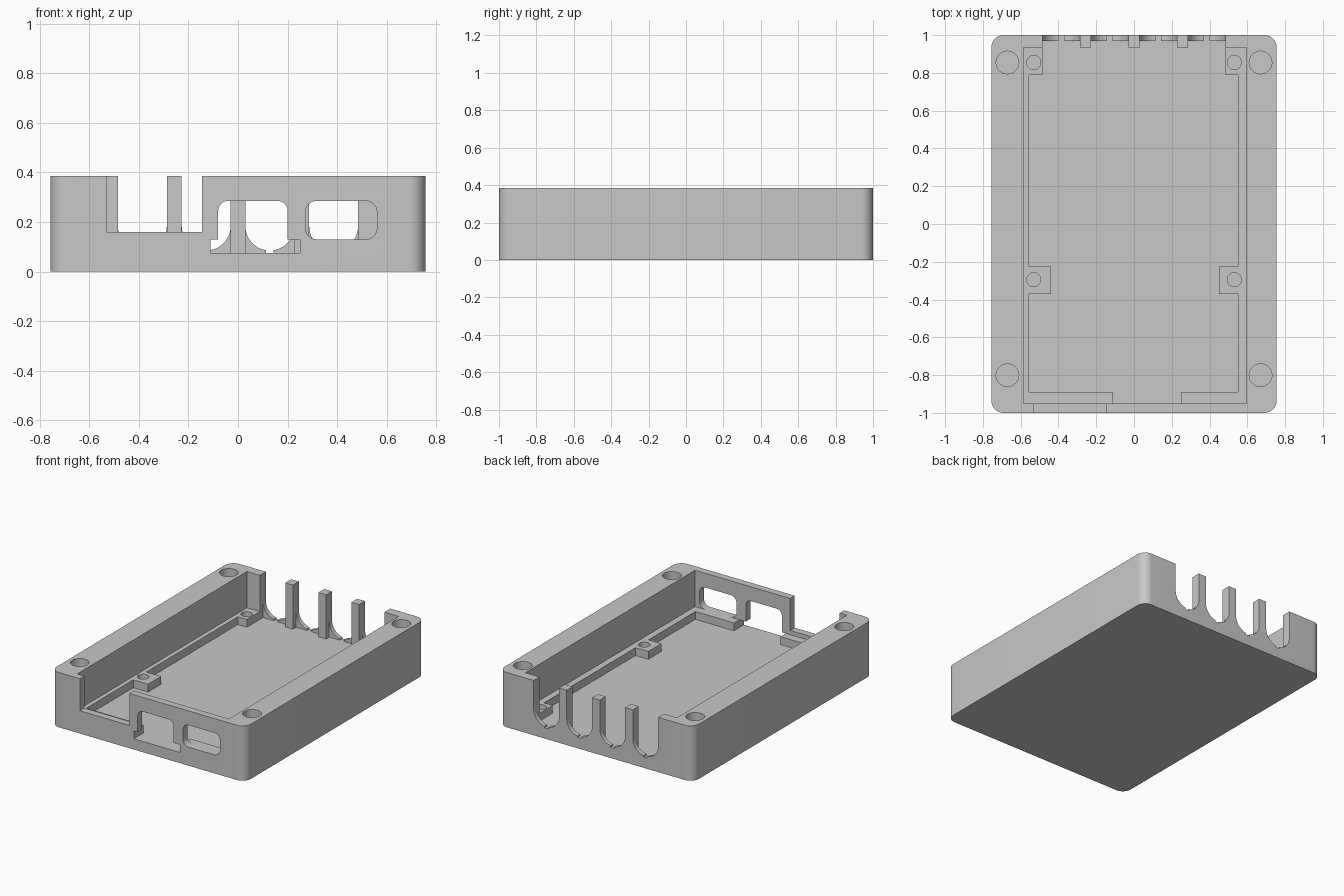
import bpy, bmesh, math

cube = bpy.data.objects.get("Cube")
if cube:
    bpy.data.objects.remove(cube, do_unlink=True)

grey = bpy.data.materials.new("plain grey")
grey.use_nodes = True
COLOUR = (0.58, 0.58, 0.58, 1)
grey.diffuse_color = COLOUR
grey.node_tree.nodes["Principled BSDF"].inputs["Base Color"].default_value = COLOUR

TOP, FLOOR, LEDGE, OVER = 0.385, 0.075, 0.13, 0.5


def prism(name, outline, lo, hi, axis="z"):
    """Extrude a 2D outline along z, or an x-z outline along y."""
    bm = bmesh.new()
    place = (lambda u, v, w: (u, v, w)) if axis == "z" else (lambda u, v, w: (u, w, v))
    low = [bm.verts.new(place(u, v, lo)) for u, v in outline]
    high = [bm.verts.new(place(u, v, hi)) for u, v in outline]
    bm.faces.new(low)
    bm.faces.new(high)
    n = len(outline)
    for i in range(n):
        j = (i + 1) % n
        bm.faces.new((low[i], low[j], high[j], high[i]))
    bmesh.ops.recalc_face_normals(bm, faces=bm.faces)
    mesh = bpy.data.meshes.new(name)
    bm.to_mesh(mesh)
    bm.free()
    mesh.materials.append(grey)
    obj = bpy.data.objects.new(name, mesh)
    bpy.context.collection.objects.link(obj)
    return obj


def rect(x0, x1, y0, y1):
    return [(x0, y0), (x1, y0), (x1, y1), (x0, y1)]


def arc(cx, cy, r, start, end, steps):
    angles = [math.radians(start + (end - start) * i / steps) for i in range(steps + 1)]
    return [(cx + r * math.cos(a), cy + r * math.sin(a)) for a in angles]


def rounded(x0, x1, y0, y1, r, steps=8):
    return (arc(x1 - r, y1 - r, r, 0, 90, steps) + arc(x0 + r, y1 - r, r, 90, 180, steps)
            + arc(x0 + r, y0 + r, r, 180, 270, steps) + arc(x1 - r, y0 + r, r, 270, 360, steps))


def circle(x, y, r):
    return arc(x, y, r, 0, 352.5, 47)


def cut(outline, lo, hi, axis="z"):
    cutter = prism("cutter", outline, lo, hi, axis)
    cutter.hide_render = True
    mod = case.modifiers.new("cut", "BOOLEAN")
    mod.operation, mod.solver, mod.object = "DIFFERENCE", "EXACT", cutter
    bpy.ops.object.modifier_apply(modifier=mod.name)
    bpy.data.objects.remove(cutter, do_unlink=True)


# Case body
case = prism("case_bottom", rounded(-0.755, 0.755, -1, 1, 0.065, 10), 0, TOP)
bpy.ops.object.select_all(action="DESELECT")
bpy.context.view_layer.objects.active = case
case.select_set(True)

# Upper cavity, down to the ledge
cut(rect(-0.585, 0.595, -0.95, 0.935), LEDGE, OVER)

# Lower cavity, outlined around the ledge, screw pads and back posts
POST, PITCH = 0.03, 0.257
SIDE = 1.5 * PITCH + PITCH / 2 - POST
outline = [(-0.555, -0.89), (-0.11, -0.89), (-0.11, -0.95), (0.25, -0.95), (0.25, -0.89),
           (0.55, -0.89), (0.55, -0.37), (0.45, -0.37), (0.45, -0.225), (0.55, -0.225),
           (0.55, 0.79), (SIDE, 0.79), (SIDE, 0.97)]
for x in (PITCH, 0, -PITCH):
    outline += [(x + POST, 0.97), (x + POST, 0.935), (x - POST, 0.935), (x - POST, 0.97)]
outline += [(-SIDE, 0.97), (-SIDE, 0.79), (-0.555, 0.79),
            (-0.555, -0.225), (-0.44, -0.225), (-0.44, -0.37), (-0.555, -0.37)]
cut(outline, FLOOR, OVER)

# Round-bottomed cable slots in the back wall, each with a small drain notch
half = PITCH / 2 - POST
for i in range(4):
    x = (i - 1.5) * PITCH
    slot = arc(x, 0.085 + half, half, 180, 360, 24) + [(x + half, OVER), (x - half, OVER)]
    cut(slot, 0.96, 1.05, "y")
    cut(rect(x - 0.015, x + 0.015, FLOOR, 0.12), 0.96, 1.05, "y")

# Front openings: open notch, stepped port and rounded port
cut(rect(-0.53, -0.145, 0.16, OVER), -1.05, -0.94, "y")
port = [(-0.11, FLOOR), (0.25, FLOOR), (0.25, LEDGE), (0.2, LEDGE)]
port += arc(0.16, 0.245, 0.04, 0, 90, 8) + arc(-0.04, 0.245, 0.04, 90, 180, 8)
port += [(-0.08, LEDGE), (-0.11, LEDGE)]
cut(port, -1.05, -0.94, "y")
cut(rounded(0.272, 0.56, LEDGE, 0.285, 0.045), -1.05, -0.94, "y")

# Corner screw holes and pad holes
for side in (-1, 1):
    for y in (-0.8, 0.855):
        cut(circle(side * 0.67, y, 0.06), FLOOR, OVER)
    for y in (-0.295, 0.855):
        cut(circle(side * 0.531, y, 0.037), FLOOR, 0.2)

bpy.ops.object.shade_smooth_by_angle(angle=math.radians(30))
